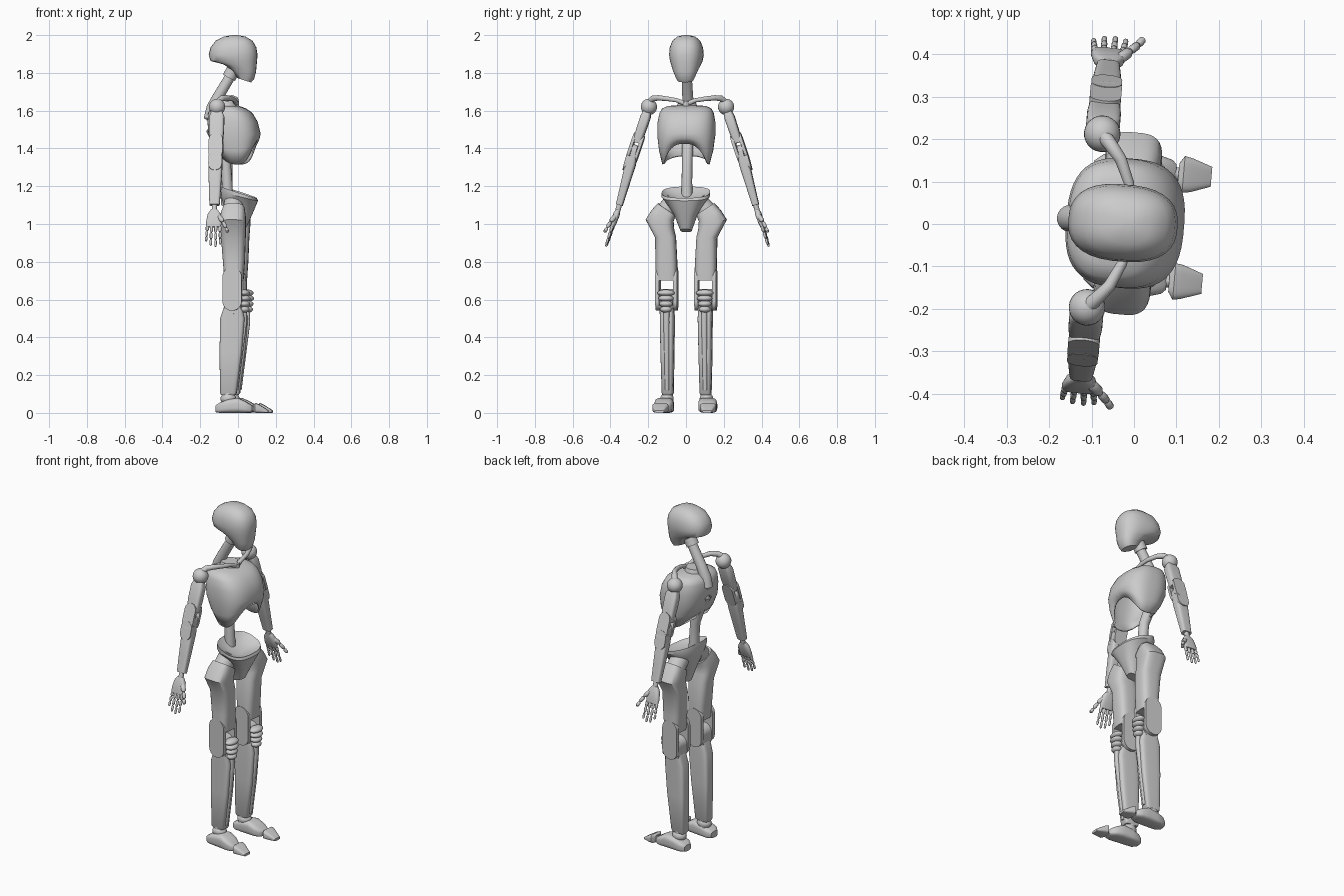
import bpy, bmesh
from math import sin, cos, pi, radians, atan2
from mathutils import Vector as V, Matrix

if "Cube" in bpy.data.objects:
    bpy.data.objects.remove(bpy.data.objects["Cube"])

TURN = radians(-5)          # whole figure is turned slightly about z


def skin(bm, rings, cap0=True, cap1=True):
    """Bridge a list of point rings into a surface."""
    rows = [[bm.verts.new(p) for p in r] for r in rings]
    n = len(rows[0])
    for a, b in zip(rows, rows[1:]):
        for i in range(n):
            j = (i + 1) % n
            bm.faces.new((a[i], a[j], b[j], b[i]))
    if cap0:
        bm.faces.new(rows[0])
    if cap1:
        bm.faces.new(rows[-1])


def loft(bm, sections, power=3, n=32, M=Matrix(), axis='z', caps=(True, True)):
    """Section: (a0, a1, b0, b1, height, slope along a, slope along b, arch)."""
    rings = []
    for s in sections:
        a0, a1, b0, b1, h, sa, sb, arch = (tuple(s) + (0, 0, 0))[:8]
        ring = []
        for i in range(n):
            t = 2 * pi * (i + .5) / n
            u, v = [abs(k) ** (2 / power) * (1 if k > 0 else -1) for k in (cos(t), sin(t))]
            a = (a0 + a1) / 2 + u * (a1 - a0) / 2
            b = (b0 + b1) / 2 + v * (b1 - b0) / 2
            w = h + sa * u + sb * v + arch * (max(u, 0) ** 3 + .4 * max(-u, 0) ** 2)
            ring.append(M @ V((a, b, w) if axis == 'z' else (w, a, b)))
        rings.append(ring)
    skin(bm, rings, *caps)


def tube(bm, pts, radii, n=20):
    pts = [V(p) for p in pts]
    if not isinstance(radii, (list, tuple)):
        radii = [radii] * len(pts)
    rings = []
    for i, p in enumerate(pts):
        q = (pts[min(i + 1, len(pts) - 1)] - pts[max(i - 1, 0)]).to_track_quat('Z', 'Y')
        rings.append([p + q @ V((cos(k * 2 * pi / n), sin(k * 2 * pi / n), 0)) * radii[i] for k in range(n)])
    skin(bm, rings)


def ball(bm, p, size):
    M = Matrix.Translation(p) @ Matrix.Diagonal((*size, 1))
    bmesh.ops.create_uvsphere(bm, u_segments=24, v_segments=14, radius=1, matrix=M)


def link(bm, top, bottom, r, y0, y1, M=Matrix(), n=14):
    """Round-ended hinge plate in the xz plane, from y0 to y1."""
    out = [(top[0] + r * cos(pi * i / n), top[1] + r * sin(pi * i / n)) for i in range(n + 1)]
    out += [(bottom[0] - r * cos(pi * i / n), bottom[1] - r * sin(pi * i / n)) for i in range(n + 1)]
    skin(bm, [[M @ V((x, y, z)) for x, z in out] for y in (y0, y1)])


def finish(name, bm, paired=False, angle=35, shell=0, bevel=0):
    bmesh.ops.recalc_face_normals(bm, faces=bm.faces)
    me = bpy.data.meshes.new(name)
    bm.to_mesh(me)
    bm.free()
    me.shade_smooth()
    me.set_sharp_from_angle(angle=radians(angle))
    ob = bpy.data.objects.new(name, me)
    bpy.context.collection.objects.link(ob)
    ob.rotation_euler.z = TURN
    if shell:
        m = ob.modifiers.new("shell", 'SOLIDIFY')
        m.thickness, m.offset = shell, -1
    if bevel:
        m = ob.modifiers.new("bevel", 'BEVEL')
        m.width, m.segments = bevel, 2
    if paired:
        m = ob.modifiers.new("mirror", 'MIRROR')
        m.use_axis = (False, True, False)
        m.use_mirror_merge = False


def sym(x0, x1, w, z, *rest):
    return (x0, x1, -w, w, z, *rest)


# head: helmet-like skull narrowing to a chin
bm = bmesh.new()
loft(bm, [sym(-.005, .07, .043, 1.762, -.012), sym(-.03, .085, .055, 1.79, -.022),
          sym(-.075, .095, .07, 1.825, -.02), sym(-.145, .1, .085, 1.86, -.003),
          sym(-.155, .103, .091, 1.895), sym(-.145, .097, .087, 1.935),
          sym(-.118, .077, .073, 1.97), sym(-.075, .04, .048, 1.992), sym(-.03, 0, .012, 2)], 2.5)
finish("head", bm, angle=50)

# spine and neck as one curved tube, with a collar under the skull
bm = bmesh.new()
tube(bm, [(-.055, 0, 1.13), (-.058, 0, 1.22), (-.066, 0, 1.32), (-.1, 0, 1.42), (-.14, 0, 1.5), (-.15, 0, 1.56),
          (-.137, 0, 1.615), (-.108, 0, 1.67), (-.03, 0, 1.8)], [.03, .028, .028, .03, .031, .032, .031, .029, .027])
tube(bm, [(-.048, 0, 1.775), (-.015, 0, 1.835)], .036)
finish("spine", bm)

# ribcage: open-bottomed shell with an arched front
bm = bmesh.new()
loft(bm, [sym(-.09, .092, .125, 1.315, 0, 0, .11), sym(-.13, .113, .143, 1.39, 0, 0, .065),
          sym(-.155, .118, .153, 1.47, 0, 0, .01), sym(-.16, .103, .152, 1.54), sym(-.156, .075, .143, 1.588),
          sym(-.145, .04, .13, 1.612), sym(-.12, .005, .1, 1.625), sym(-.08, -.04, .03, 1.63)],
     2.7, 48, caps=(False, True))
finish("ribcage", bm, angle=50, shell=.01)

# collar bones and breast bone
bm = bmesh.new()
tube(bm, [(-.01, .012, 1.64), (-.012, .05, 1.655), (-.02, .095, 1.662), (-.045, .15, 1.668), (-.07, .18, 1.665),
          (-.093, .205, 1.64)], [.013, .011, .012, .014, .016, .018])
finish("collar_bone", bm, True)
bm = bmesh.new()
tube(bm, [(-.012, 0, 1.61), (-.012, 0, 1.65)], .018)
tube(bm, [(-.06, 0, 1.62), (-.06, 0, 1.65)], [.055, .045])
finish("breast_bone", bm)

# arms: local z runs along the arm
shoulder, elbow, wrist, tip = V((-.093, .205, 1.62)), V((-.093, .284, 1.385)), V((-.094, .368, 1.08)), V((-.094, .436, .87))


def along(p, q):
    d = q - p
    return Matrix.Translation(p) @ Matrix.Rotation(atan2(-d.y, d.z), 4, 'X')


bm = bmesh.new()
ball(bm, shoulder, (.043, .043, .043))
finish("shoulder", bm, True)

bm = bmesh.new()
A = along(shoulder, elbow)
loft(bm, [sym(-.028, .028, .02, .025), sym(-.04, .04, .027, .055), sym(-.04, .04, .026, .13),
          sym(-.036, .036, .022, .2)], 4, M=A)
for y in (-.03, .014):
    link(bm, (0, .262), (0, .19), .037, y, y + .016, A)
finish("upper_arm", bm, True)

bm = bmesh.new()
B = along(elbow, wrist)
link(bm, (0, .04), (0, 0), .035, -.013, .013, B)
loft(bm, [sym(-.036, .036, .024, .03), sym(-.037, .037, .028, .07), sym(-.032, .032, .022, .2),
          sym(-.027, .027, .018, .295)], 4, M=B)
link(bm, (0, .075), (0, .04), .036, -.032, -.014, B)
tube(bm, [B @ V((0, 0, .28)), B @ V((0, 0, .34))], .014)
finish("forearm", bm, True)

# hand: palm, four jointed fingers and a thumb
bm = bmesh.new()
H = along(wrist, tip)
loft(bm, [sym(-.018, .018, .012, .005), sym(-.034, .036, .017, .03), sym(-.042, .042, .014, .075),
          sym(-.04, .038, .01, .1)], 3, 24, H)
for x, l in ((-.034, .088), (-.012, .112), (.011, .118), (.033, .105)):
    for k, r in enumerate((.0085, .0075, .0065)):
        a, b = .095 + k * l / 3, .095 + (k + .93) * l / 3
        tube(bm, [H @ V((x * (1 + .06 * k), 0, t)) for t in (a, a + .006, b - .006, b)], [r * .6, r, r * .95, r * .5], 12)
for p, q, r in (((.02, 0, .035), (.05, -.014, .075), .013), ((.05, -.014, .078), (.067, -.02, .11), .01),
                ((.067, -.02, .112), (.078, -.026, .138), .009)):
    p, q = V(p), V(q)
    tube(bm, [H @ p.lerp(q, t) for t in (0, .2, .8, 1)], [r * .6, r, r, r * .5], 12)
finish("hand", bm, True)

# pelvis: dished bowl with a wedge front
bm = bmesh.new()
loft(bm, [sym(-.03, .04, .03, .965, .008), sym(-.06, .075, .062, 1.05), sym(-.085, .1, .108, 1.12, -.01),
          sym(-.09, .105, .128, 1.148, -.025), sym(-.085, .098, .128, 1.168, -.03),
          sym(-.07, .08, .11, 1.155, -.025), sym(-.03, .03, .05, 1.135, -.01)], 2.6, 40)
finish("pelvis", bm, angle=30)

# hip joint
bm = bmesh.new()
tube(bm, [(-.015, .06, 1.12), (-.018, .13, 1.045)], .052, 28)
finish("hip_joint", bm, True)

# thigh with forked knee plates
bm = bmesh.new()
loft(bm, [(-.07, .045, .055, .15, 1.078, 0, .032), (-.08, .052, .068, .182, 1.045, 0, .03),
          (-.082, .053, .065, .215, .998, 0, .025), (-.08, .05, .055, .165, .93),
          (-.07, .045, .048, .162, .8), (-.062, .038, .047, .16, .7)], 3.2)
for y in (.046, .14):
    link(bm, (-.018, .72), (-.018, .592), .051, y, y + .021)
finish("thigh", bm, True)

# shin with rounded knee head
bm = bmesh.new()
link(bm, (-.018, .61), (-.018, .57), .046, .068, .139)
loft(bm, [(-.062, .03, .066, .14, .57), (-.085, .045, .063, .138, .5), (-.088, .03, .066, .136, .32),
          (-.086, .002, .07, .131, .105), (-.08, -.006, .075, .126, .095)], 5)
loft(bm, [(.02, .056, .085, .116, .56), (.02, .056, .085, .116, .48), (-.02, .01, .09, .112, .12)], 3, 16)
finish("shin", bm, True)

# ridged kneecap
bm = bmesh.new()
for k in range(4):
    w = .046 - .005 * k
    ball(bm, (.042, .103, .635 - .029 * k), (.034 - .003 * abs(k - 1), w, .018))
finish("kneecap", bm, True)

# ankle, foot and separate toe wedge
bm = bmesh.new()
tube(bm, [(-.045, .102, .13), (-.042, .104, .05)], [.026, .034])
ball(bm, (-.042, .105, .075), (.042, .036, .032))
finish("ankle", bm, True)

bm = bmesh.new()
loft(bm, [(.085, .14, .003, .04, -.107), (.07, .158, 0, .055, -.085), (.066, .163, 0, .072, -.04),
          (.066, .166, 0, .08, .01), (.07, .166, 0, .062, .05), (.085, .158, .002, .045, .078),
          (.1, .148, .006, .036, .088)], 3.5, axis='x')
tube(bm, [(.07, .125, .022), (.115, .127, .022)], .016)
finish("foot", bm, True)

bm = bmesh.new()
loft(bm, [(.1, .152, .004, .044, .094), (.083, .17, 0, .052, .106), (.086, .166, 0, .044, .125),
          (.103, .15, 0, .014, .172)], 4, 24, axis='x')
finish("toe", bm, True)
